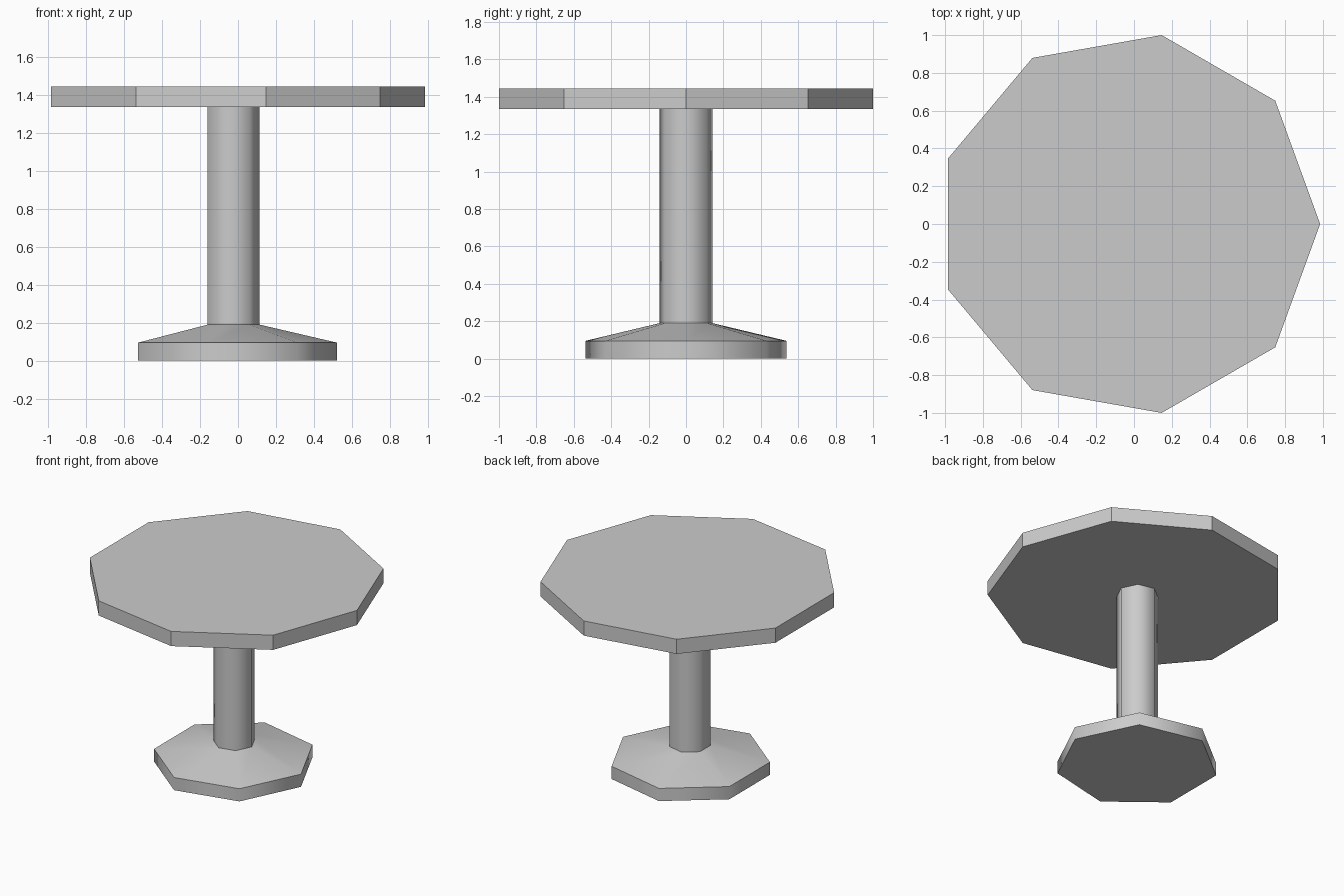
import bpy
import bmesh
from math import cos, sin, pi, radians

cube = bpy.data.objects.get("Cube")
if cube:
    bpy.data.objects.remove(cube, do_unlink=True)

AXIS_X = -0.03  # shared vertical axis of all parts

grey = bpy.data.materials.new("plain grey")
grey.use_nodes = True
colour = (0.6, 0.6, 0.6, 1)
grey.diffuse_color = colour
grey.node_tree.nodes["Principled BSDF"].inputs["Base Color"].default_value = colour


def lathe(name, sides, profile, cap_bottom=True, cap_top=True, smooth=False):
    """Build a many-sided turned part from (radius, height) rings, one corner on +x."""
    bm = bmesh.new()
    rings = []
    for radius, z in profile:
        angles = [2 * pi * i / sides for i in range(sides)]
        rings.append([bm.verts.new((radius * cos(a), radius * sin(a), z)) for a in angles])
    for low, high in zip(rings, rings[1:]):
        for i in range(sides):
            j = (i + 1) % sides
            bm.faces.new((low[i], low[j], high[j], high[i]))
    if cap_bottom:
        bm.faces.new(rings[0][::-1])
    if cap_top:
        bm.faces.new(rings[-1])
    mesh = bpy.data.meshes.new(name)
    bm.to_mesh(mesh)
    bm.free()
    mesh.materials.append(grey)
    obj = bpy.data.objects.new(name, mesh)
    obj.location.x = AXIS_X
    bpy.context.collection.objects.link(obj)
    if smooth:
        bpy.ops.object.select_all(action="DESELECT")
        obj.select_set(True)
        bpy.context.view_layer.objects.active = obj
        bpy.ops.object.shade_smooth_by_angle(angle=radians(60))
    return obj


# Seven-sided foot with a sloping upper face
lathe("base", 7, [(0.552, 0), (0.552, 0.095), (0.144, 0.19)], cap_top=False, smooth=True)

# Seven-sided column
lathe("column", 7, [(0.144, 0.19), (0.144, 1.335)], cap_bottom=False, cap_top=False, smooth=True)

# Nine-sided flat top
lathe("table_top", 9, [(1.0154, 1.335), (1.0154, 1.445)])
